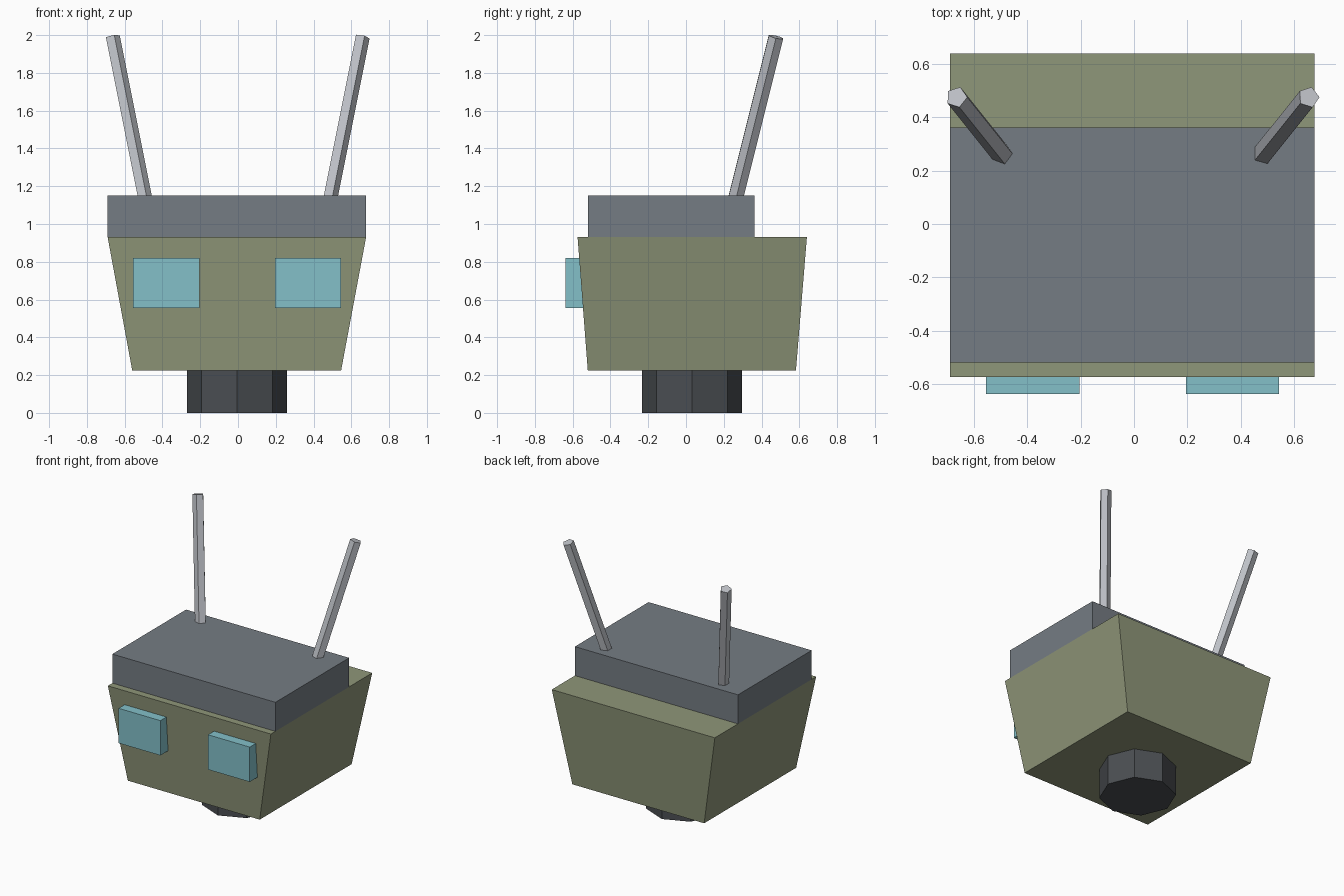
import bpy, bmesh, math
from mathutils import Euler, Matrix, Vector

if "Cube" in bpy.data.objects:
    bpy.data.objects.remove(bpy.data.objects["Cube"])


def material(name, rgb):
    m = bpy.data.materials.new(name)
    m.diffuse_color = (*rgb, 1)
    m.use_nodes = True
    m.node_tree.nodes["Principled BSDF"].inputs["Base Color"].default_value = m.diffuse_color
    return m


OLIVE = material("olive", (0.275, 0.308, 0.192))
SLATE = material("slate grey", (0.178, 0.202, 0.227))
AQUA = material("pale aqua", (0.227, 0.527, 0.584))
CHARCOAL = material("charcoal", (0.069, 0.076, 0.084))
SILVER = material("silver", (0.515, 0.533, 0.571))


def finish(name, bm, mat):
    bmesh.ops.recalc_face_normals(bm, faces=bm.faces)
    mesh = bpy.data.meshes.new(name)
    bm.to_mesh(mesh)
    bm.free()
    mesh.materials.append(mat)
    obj = bpy.data.objects.new(name, mesh)
    bpy.context.collection.objects.link(obj)


def block(name, mat, z0, z1, bottom, top=None):
    """Box between two heights; bottom and top are (x0, x1, y0, y1)."""
    bm = bmesh.new()
    bmesh.ops.create_cube(bm, size=1)
    for v in bm.verts:
        x0, x1, y0, y1 = (top or bottom) if v.co.z > 0 else bottom
        v.co = (x1 if v.co.x > 0 else x0,
                y1 if v.co.y > 0 else y0,
                z1 if v.co.z > 0 else z0)
    finish(name, bm, mat)


def prism(name, mat, sides, radius, length, base, rotation=(0, 0, 0)):
    """Straight prism standing on base, one corner towards local +x."""
    bm = bmesh.new()
    bmesh.ops.create_cone(bm, cap_ends=True, segments=sides, radius1=radius,
                          radius2=radius, depth=length)
    place = (Matrix.Translation(base) @ Euler(rotation).to_matrix().to_4x4()
             @ Matrix.Translation((0, 0, length / 2))
             @ Matrix.Rotation(-math.pi / 2, 4, 'Z'))
    bmesh.ops.transform(bm, matrix=place, verts=bm.verts)
    finish(name, bm, mat)


# Neck, tapered head and flat cap
prism("neck", CHARCOAL, 8, 0.265, 0.225, (-0.006, 0.032, 0))
block("head", OLIVE, 0.225, 0.93,
      (-0.56, 0.546, -0.52, 0.582), (-0.69, 0.678, -0.574, 0.64))
block("cap", SLATE, 0.93, 1.15, (-0.69, 0.678, -0.52, 0.363))

for side, label in ((-1, "left"), (1, "right")):
    # Square eye standing out from the face
    cx = -0.005 + side * 0.375
    block(label + "_eye", AQUA, 0.556, 0.82,
          (cx - 0.175, cx + 0.175, -0.638, -0.51))

    # Five-sided antenna leaning outwards and back, rooted in the cap
    tip = Vector((-0.005 + side * 0.661, 0.476, 1.99))
    tilt = (-math.atan(0.245), side * math.atan(0.2), 0)
    length = 0.92
    base = tip - Euler(tilt).to_matrix() @ Vector((0, 0, length))
    prism(label + "_antenna", SILVER, 5, 0.041, length, base, tilt)
